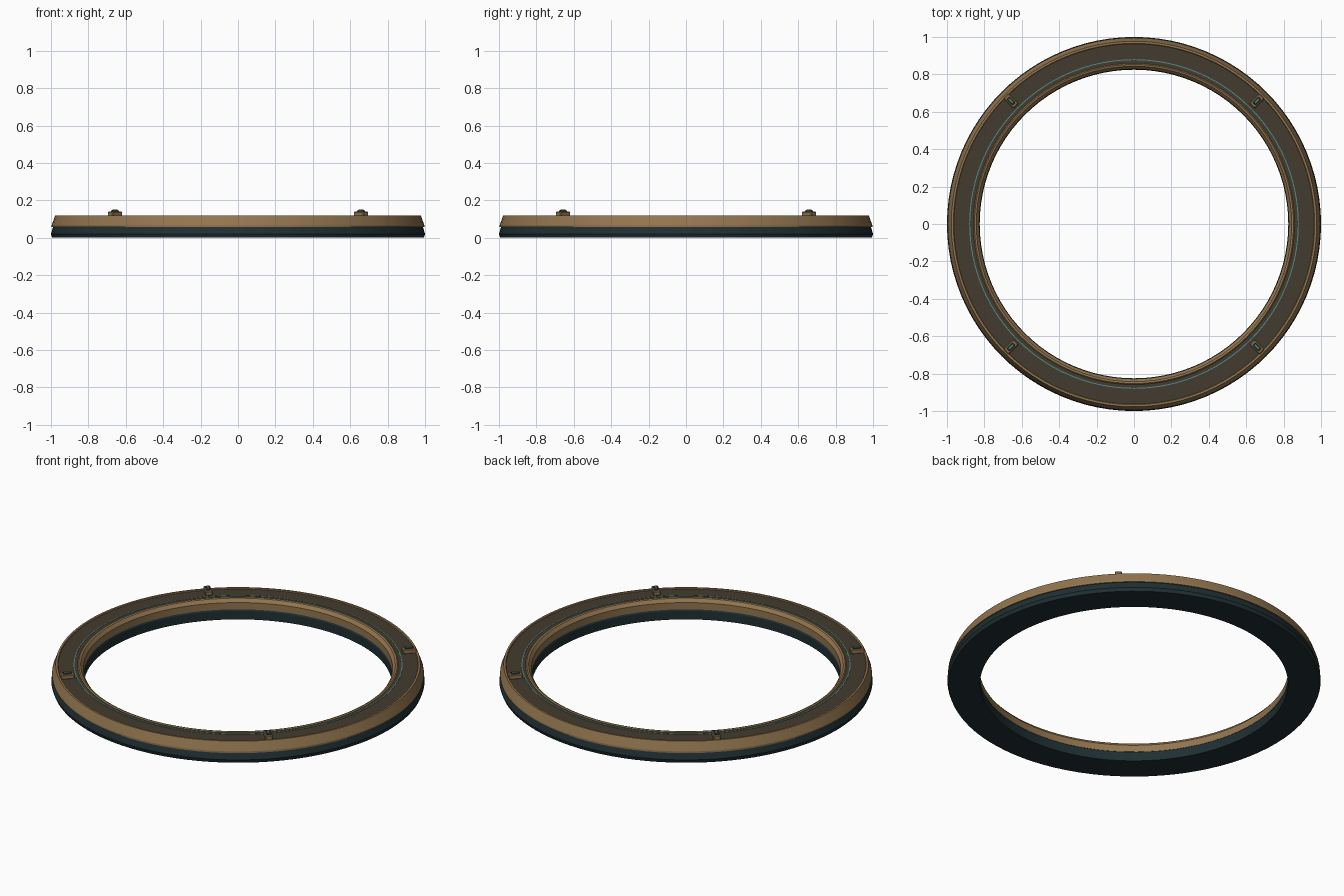
import bpy, bmesh, math
from mathutils import Matrix

if "Cube" in bpy.data.objects:
    bpy.data.objects.remove(bpy.data.objects["Cube"])

SEGMENTS = 96


def material(name, rgb):
    m = bpy.data.materials.new(name)
    m.diffuse_color = (*rgb, 1)
    m.use_nodes = True
    m.node_tree.nodes["Principled BSDF"].inputs["Base Color"].default_value = m.diffuse_color
    return m


BRASS = material("brass", (0.29, 0.18, 0.078))
BROWN = material("dark brown", (0.056, 0.044, 0.028))
SLATE = material("dark slate", (0.014, 0.029, 0.033))
TEAL = material("teal", (0.08, 0.28, 0.27))


def finish(bm, name, mat):
    bmesh.ops.recalc_face_normals(bm, faces=bm.faces)
    mesh = bpy.data.meshes.new(name)
    bm.to_mesh(mesh)
    bm.free()
    mesh.materials.append(mat)
    ob = bpy.data.objects.new(name, mesh)
    bpy.context.collection.objects.link(ob)
    return ob


def ring(name, profile, mat):
    """Sweep a closed (radius, height) profile around z."""
    bm = bmesh.new()
    loops = []
    for i in range(SEGMENTS):
        a = 2 * math.pi * i / SEGMENTS
        loops.append([bm.verts.new((r * math.cos(a), r * math.sin(a), z))
                      for r, z in profile])
    n = len(profile)
    for i in range(SEGMENTS):
        p, q = loops[i], loops[(i + 1) % SEGMENTS]
        for j in range(n):
            k = (j + 1) % n
            bm.faces.new((p[j], q[j], q[k], p[k]))
    ob = finish(bm, name, mat)
    bpy.ops.object.select_all(action='DESELECT')
    ob.select_set(True)
    bpy.context.view_layer.objects.active = ob
    bpy.ops.object.shade_smooth_by_angle(angle=math.radians(12))
    return ob


def block(name, size, radius, z, angle, mat, bevel):
    """Bevelled box whose length points away from the ring centre."""
    bm = bmesh.new()
    bmesh.ops.create_cube(bm, size=1)
    bmesh.ops.scale(bm, vec=size, verts=bm.verts)
    bmesh.ops.bevel(bm, geom=bm.edges[:], offset=bevel, segments=1, affect='EDGES')
    bmesh.ops.transform(bm, verts=bm.verts,
                        matrix=Matrix.Rotation(angle, 4, 'Z')
                        @ Matrix.Translation((radius, 0, z)))
    return finish(bm, name, mat)


# Lower foundation ring
ring("base_ring", [(0.825, 0.0), (0.993, 0.0), (1.0, 0.02),
                   (0.988, 0.062), (0.832, 0.062), (0.825, 0.05)], SLATE)

# Sloping outer rim and chamfered inner rim
ring("outer_rim", [(0.94, 0.058), (0.996, 0.058), (0.996, 0.068),
                   (0.977, 0.12), (0.966, 0.12), (0.962, 0.112)], BRASS)
ring("inner_rim", [(0.828, 0.058), (0.828, 0.098), (0.843, 0.117),
                   (0.853, 0.12), (0.862, 0.112), (0.89, 0.058)], BRASS)

# Recessed deck between the rims
ring("deck", [(0.855, 0.06), (0.97, 0.06), (0.97, 0.115), (0.855, 0.115)], BROWN)

# Thin glowing line close to the inner rim
ring("light_line", [(0.876, 0.113), (0.881, 0.113),
                    (0.881, 0.117), (0.876, 0.117)], TEAL)

# Four radial clips on the diagonals
for i in range(4):
    a = math.radians(45 + 90 * i)
    block(f"clip_plate_{i + 1}", (0.076, 0.038, 0.026), 0.93, 0.127, a, BRASS, 0.004)
    block(f"clip_seat_{i + 1}", (0.046, 0.022, 0.01), 0.93, 0.142, a, BROWN, 0.002)
    block(f"clip_light_{i + 1}", (0.034, 0.012, 0.009), 0.93, 0.1455, a, TEAL, 0.002)
